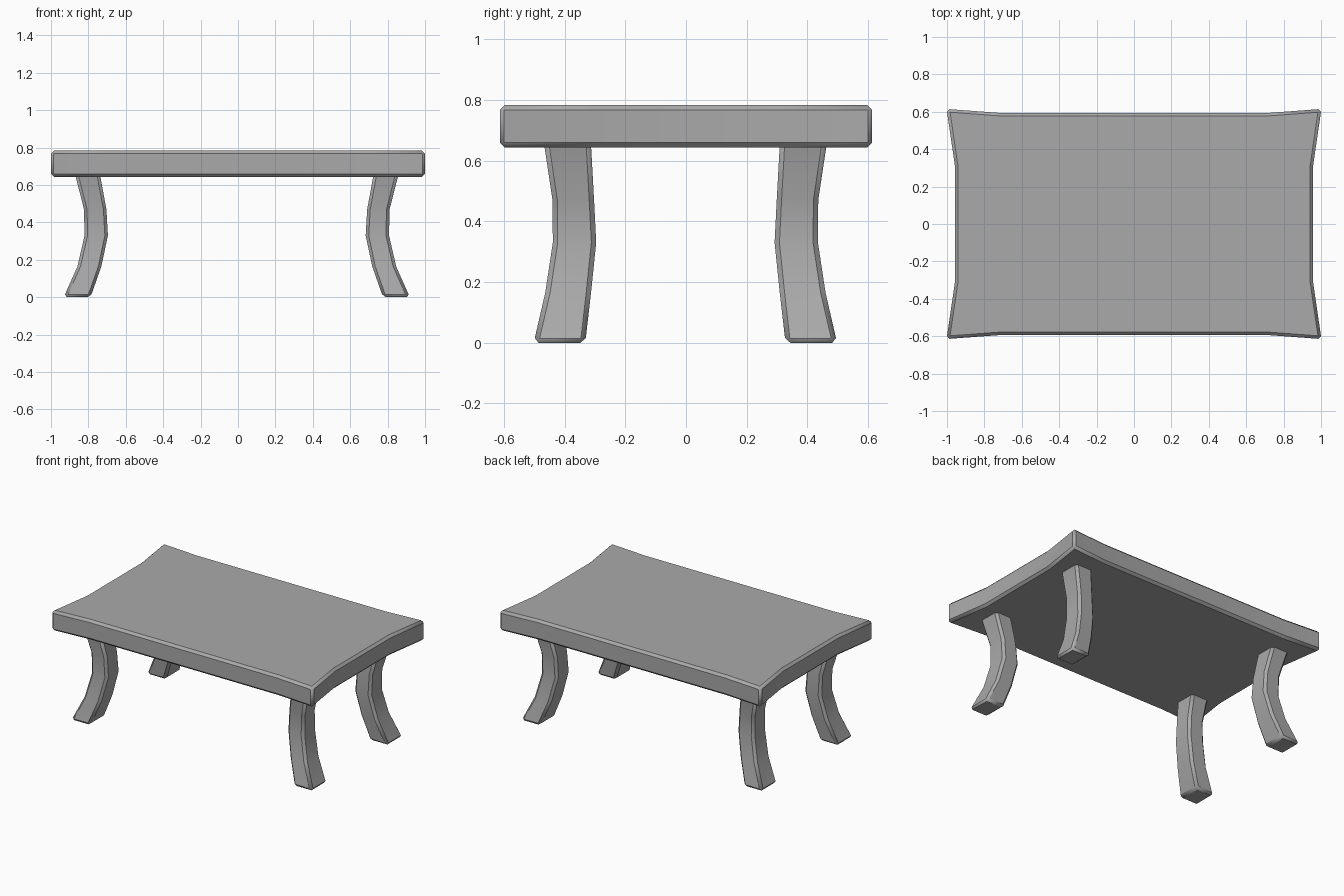
import bpy
import bmesh
from math import radians

cube = bpy.data.objects.get("Cube")
if cube:
    bpy.data.objects.remove(cube, do_unlink=True)

grey = bpy.data.materials.new("plain grey")
grey.use_nodes = True
colour = (0.4, 0.4, 0.4, 1)
grey.diffuse_color = colour
grey.node_tree.nodes["Principled BSDF"].inputs["Base Color"].default_value = colour

CHAMFER = 0.016


def loft(name, rings):
    """Skin stacked rings into a closed, chamfered solid."""
    bm = bmesh.new()
    loops = [[bm.verts.new(p) for p in ring] for ring in rings]
    n = len(loops[0])
    for low, high in zip(loops, loops[1:]):
        for i in range(n):
            j = (i + 1) % n
            bm.faces.new((low[i], low[j], high[j], high[i]))
    bm.faces.new(loops[0][::-1])
    bm.faces.new(loops[-1])
    bmesh.ops.recalc_face_normals(bm, faces=bm.faces)
    mesh = bpy.data.meshes.new(name)
    bm.to_mesh(mesh)
    bm.free()
    mesh.materials.append(grey)
    obj = bpy.data.objects.new(name, mesh)
    bpy.context.collection.objects.link(obj)

    bevel = obj.modifiers.new("chamfer", 'BEVEL')
    bevel.width = CHAMFER
    bevel.segments = 1
    bevel.limit_method = 'ANGLE'
    bevel.angle_limit = radians(40)

    bpy.ops.object.select_all(action='DESELECT')
    obj.select_set(True)
    bpy.context.view_layer.objects.active = obj
    bpy.ops.object.shade_smooth_by_angle(angle=radians(30))
    return obj


# Tabletop: slab whose edges curve out to flared corners
quarter = [(0.956, 0.30), (1.002, 0.615), (0.72, 0.594)]
outline = []
for sx, sy in ((1, 1), (-1, 1), (-1, -1), (1, -1)):
    points = [(sx * x, sy * y) for x, y in quarter]
    outline += points if sx * sy > 0 else points[::-1]
loft("tabletop", [[(x, y, z) for x, y in outline] for z in (0.644, 0.784)])

# Legs: height, inner and outer x, inner and outer y, bowed in with splayed feet
sections = [
    (0.0, 0.782, 0.925, 0.330, 0.500),
    (0.165, 0.724, 0.852, 0.311, 0.462),
    (0.33, 0.689, 0.814, 0.294, 0.437),
    (0.47, 0.697, 0.817, 0.301, 0.438),
    (0.67, 0.734, 0.868, 0.312, 0.468),
]
for side, sx in (("left", 1), ("right", -1)):
    for end, sy in (("front", -1), ("back", 1)):
        rings = [[(sx * x, sy * y, z) for x, y in
                  ((xi, yi), (xo, yi), (xo, yo), (xi, yo))]
                 for z, xi, xo, yi, yo in sections]
        leg = loft(f"{end}_{side}_leg", rings)
        leg.location.x = -0.0065
        leg.location.y = -0.002
